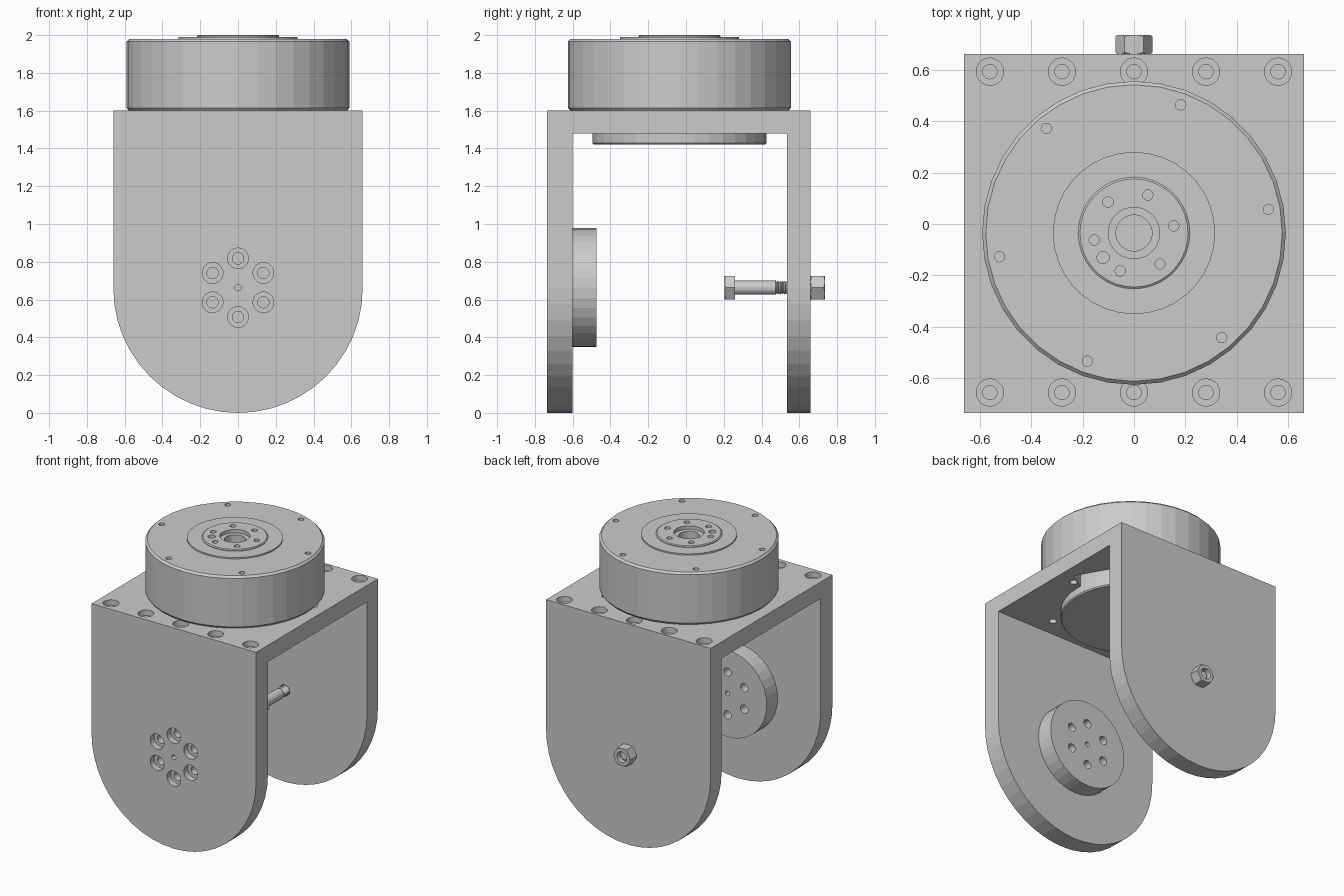
import bpy, bmesh
from math import cos, sin, pi, radians
from mathutils import Matrix, Vector

if "Cube" in bpy.data.objects:
    bpy.data.objects.remove(bpy.data.objects["Cube"])

CY = -0.035      # motor axis y
AZ = 0.663       # pivot axis z


def finish(bm, name):
    bmesh.ops.recalc_face_normals(bm, faces=bm.faces)
    me = bpy.data.meshes.new(name)
    bm.to_mesh(me)
    bm.free()
    ob = bpy.data.objects.new(name, me)
    bpy.context.collection.objects.link(ob)
    return ob


def add_lathe(bm, profile, n, mat=Matrix(), phase=0.0):
    """Closed turned solid from (radius, height) points, capped at both ends."""
    rings = [[bm.verts.new(mat @ Vector((r * cos(phase + 2 * pi * i / n), r * sin(phase + 2 * pi * i / n), h)))
              for i in range(n)] for r, h in profile]
    for a, b in zip(rings, rings[1:]):
        for i in range(n):
            j = (i + 1) % n
            bm.faces.new((a[i], a[j], b[j], b[i]))
    bm.faces.new(rings[0][::-1])
    bm.faces.new(rings[-1])


def add_box(bm, lo, hi, mat=Matrix()):
    lo, hi = Vector(lo), Vector(hi)
    size = Matrix.Diagonal((*(hi - lo), 1))
    bmesh.ops.create_cube(bm, size=1, matrix=mat @ Matrix.Translation((lo + hi) / 2) @ size)


def lathe(name, profile, n, mat=Matrix(), phase=0.0):
    bm = bmesh.new()
    add_lathe(bm, profile, n, mat, phase)
    return finish(bm, name)


def boolean(ob, cutter, op='DIFFERENCE'):
    mod = ob.modifiers.new('cut', 'BOOLEAN')
    mod.operation, mod.object, mod.solver = op, cutter, 'EXACT'
    bpy.context.view_layer.objects.active = ob
    bpy.ops.object.modifier_apply(modifier=mod.name)
    bpy.data.objects.remove(cutter)


def along_y(x, y, z):
    """Lathe axis pointing to +y, ring angle 0 on +x."""
    return Matrix.Translation((x, y, z)) @ Matrix.Rotation(-pi / 2, 4, 'X')


def circle_points(radius, start, count=6):
    return [(radius * cos(radians(start + 360 * k / count)),
             radius * sin(radians(start + 360 * k / count))) for k in range(count)]


# Fork bracket: rounded plate outline extruded along y, then hollowed
bm = bmesh.new()
outline = [(-0.66, 1.6)] + [(0.66 * cos(pi + pi * i / 24), 0.66 + 0.66 * sin(pi + pi * i / 24))
                            for i in range(25)] + [(0.66, 1.6)]
face = bm.faces.new([bm.verts.new((x, -0.735, z)) for x, z in outline])
ext = bmesh.ops.extrude_face_region(bm, geom=[face])['geom']
bmesh.ops.translate(bm, vec=(0, 1.395, 0), verts=[v for v in ext if isinstance(v, bmesh.types.BMVert)])
bracket = finish(bm, 'fork_bracket')

bm = bmesh.new()
add_box(bm, (-1, -0.6, -1), (1, 0.535, 1.48))
boolean(bracket, finish(bm, 'inner_cutter'))

# Bracket holes: counterbored top screws, cable slot, motor screws, pivot bolt
bm = bmesh.new()
for x in (-0.56, -0.28, 0, 0.28, 0.56):
    for y in (-0.655, 0.592):
        add_lathe(bm, [(0.028, 1.36), (0.028, 1.56), (0.053, 1.56), (0.053, 1.7)], 20,
                  Matrix.Translation((x, y, 0)))
add_box(bm, (0.3, -0.198, 1.4), (0.558, 0.198, 1.7),
        Matrix.Translation((0, CY, 0)) @ Matrix.Rotation(radians(30), 4, 'Z'))
for x, y in circle_points(0.53, 5):
    if not (x > 0 and y > 0.3):
        add_lathe(bm, [(0.025, 1.4), (0.025, 1.59)], 16, Matrix.Translation((x, y + CY, 0)))
add_lathe(bm, [(0.04, 0.5), (0.04, 0.7)], 20, along_y(0, 0, AZ))
boolean(bracket, finish(bm, 'hole_cutter'))


# Pivot screw pattern, shared by the front plate and the hub behind it
def pivot_holes():
    bm = bmesh.new()
    for x, z in circle_points(0.155, 90):
        add_lathe(bm, [(0.055, -0.8), (0.055, -0.69), (0.03, -0.69), (0.03, -0.4)], 20, along_y(x, 0, AZ + z))
    add_lathe(bm, [(0.017, -0.8), (0.017, -0.4)], 16, along_y(0, 0, AZ))
    return finish(bm, 'pivot_cutter')


boolean(bracket, pivot_holes())
hub = lathe('pivot_hub', [(0.315, -0.61), (0.315, -0.475)], 36, along_y(0, 0, AZ))
boolean(hub, pivot_holes())

# Motor: lower flange, main drum, stepped output face with blind bore
motor = lathe('motor', [(0.453, 1.42), (0.46, 1.428), (0.46, 1.6), (0.578, 1.6), (0.59, 1.615),
                        (0.59, 1.966), (0.576, 1.98), (0.315, 1.98), (0.315, 1.99), (0.217, 1.99),
                        (0.217, 1.995), (0.21, 2.0), (0.1, 2.0), (0.1, 1.975), (0.07, 1.975),
                        (0.07, 1.92)], 36, Matrix.Translation((0, CY, 0)))
bm = bmesh.new()
spots = [(x, y, 0.02) for x, y in circle_points(0.157, 10) + circle_points(0.53, 10)] + [(-0.12, -0.095, 0.024)]
for x, y, r in spots:
    add_lathe(bm, [(r, 1.94), (r, 2.1)], 16, Matrix.Translation((x, y + CY, 0)))
boolean(motor, finish(bm, 'motor_cutter'))


# Hex parts with chamfered corners
def hexagon(name, y0, y1, chamfer0, chamfer1):
    ob = lathe(name, [(0.072, y0), (0.072, y1)], 6, along_y(0, 0, AZ))
    turned = [(0.061 if chamfer0 else 0.08, y0 - 0.001), (0.075, y0 + 0.009),
              (0.075, y1 - 0.009), (0.061 if chamfer1 else 0.08, y1 + 0.001)]
    boolean(ob, lathe('chamfer_cutter', turned, 36, along_y(0, 0, AZ)), 'INTERSECT')
    return ob


hexagon('bolt_head', 0.205, 0.26, True, False)
nut = hexagon('nut', 0.66, 0.735, True, True)
boolean(nut, lathe('nut_cutter', [(0.039, 0.6), (0.039, 0.8)], 20, along_y(0, 0, AZ)))

# Bolt shank with ridged thread running into the nut
shank = [(0.037, 0.255), (0.037, 0.475)]
y = 0.475
while y < 0.70:
    shank += [(0.029, y + 0.006), (0.036, y + 0.012)]
    y += 0.012
shank += [(0.028, y + 0.008)]
lathe('bolt_shank', shank, 20, along_y(0, 0, AZ))
